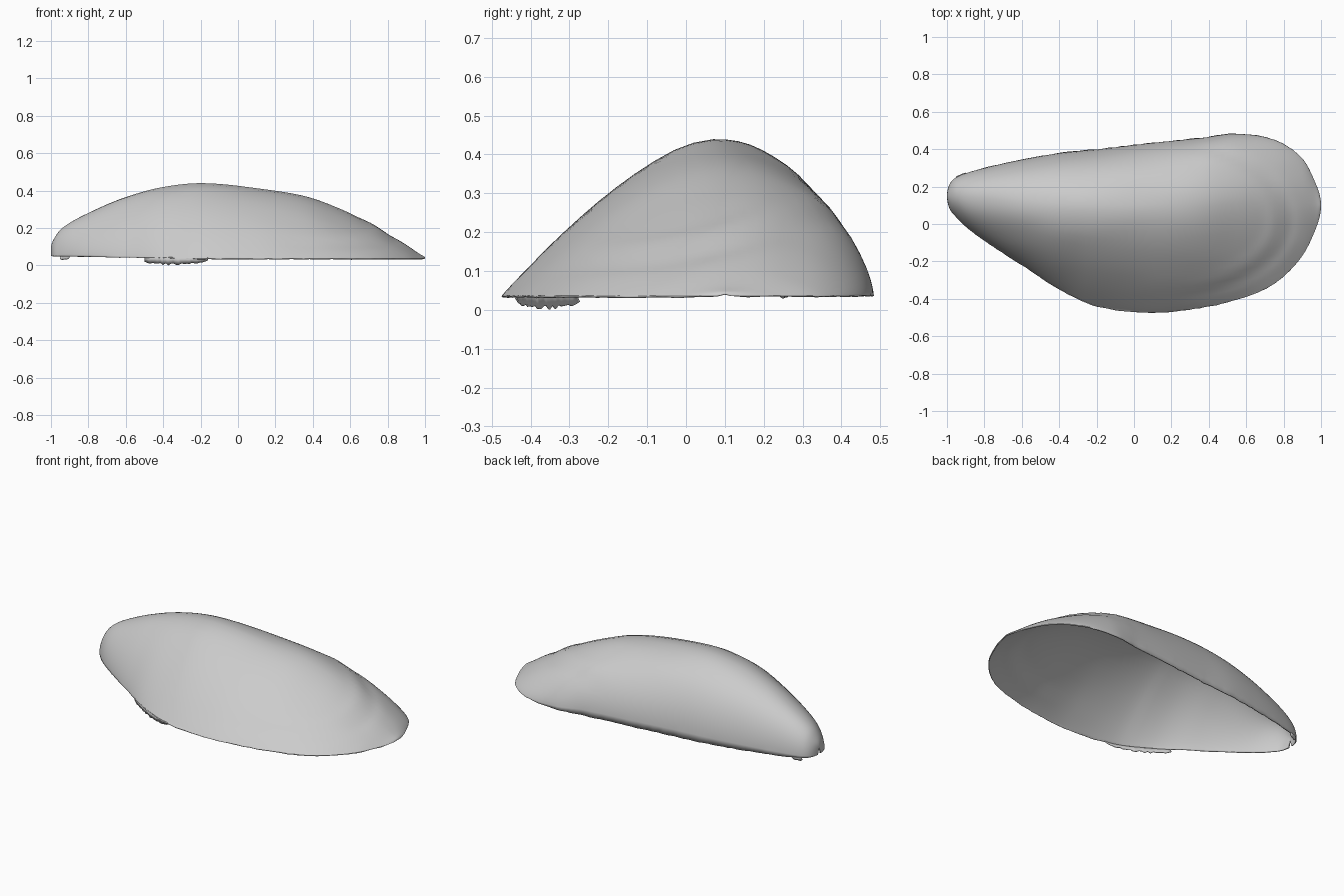
import bpy, math, random
from mathutils import noise, Vector

random.seed(4)
default = bpy.data.objects.get("Cube")
if default:
    bpy.data.objects.remove(default)

shell_grey = bpy.data.materials.new("shell_grey")
shell_grey.use_nodes = True
colour = (0.6, 0.6, 0.6, 1)
shell_grey.diffuse_color = colour
shell_grey.node_tree.nodes["Principled BSDF"].inputs["Base Color"].default_value = colour

# Stations along the shell: x, front edge y, back edge y, crest y, crest z
STATIONS = [
    (-1.0, 0.15, 0.15, 0.15, 0.09), (-0.985, 0.08, 0.215, 0.15, 0.14),
    (-0.95, 0.035, 0.25, 0.15, 0.19),
    (-0.8, -0.09, 0.30, 0.14, 0.28), (-0.6, -0.22, 0.345, 0.11, 0.365),
    (-0.4, -0.35, 0.38, 0.08, 0.42), (-0.2, -0.44, 0.40, 0.07, 0.44),
    (0.1, -0.475, 0.435, 0.07, 0.413), (0.35, -0.45, 0.46, 0.09, 0.372),
    (0.55, -0.405, 0.483, 0.11, 0.30), (0.75, -0.32, 0.45, 0.11, 0.20),
    (0.9, -0.17, 0.35, 0.10, 0.11), (0.97, -0.03, 0.22, 0.10, 0.062),
    (1.0, 0.1, 0.1, 0.1, 0.04)]
LENGTHWISE, ACROSS = 96, 32


def clamp(v):
    return max(0, min(1, v))


def angle(x):
    return math.acos(max(-1, min(1, -x)))


def station(a):
    """Smoothly interpolate the stations at an angle from tip to lip."""
    keys = [angle(s[0]) for s in STATIONS]
    last = len(keys) - 2
    k = max(i for i in range(last + 1) if keys[i] <= a + 1e-9)
    h = keys[k + 1] - keys[k]
    t = (a - keys[k]) / h

    def slope(i, c):
        lo, hi = max(i - 1, 0), min(i + 1, last + 1)
        return (STATIONS[hi][c] - STATIONS[lo][c]) / (keys[hi] - keys[lo])

    def value(c):
        p, q = STATIONS[k][c], STATIONS[k + 1][c]
        return ((1 + 2 * t) * (1 - t) ** 2 * p + t * t * (3 - 2 * t) * q
                + h * t * (1 - t) * ((1 - t) * slope(k, c) - t * slope(k + 1, c)))
    return [value(c) for c in range(1, 5)]


def rim_height(x):
    return 0.036 + 0.016 * max(0, -x - 0.2)


def surface_point(a, u):
    """u runs from the front edge (-1) over the crest (0) to the back edge (1)."""
    x = -math.cos(a)
    front, back, crest, top = station(a)
    t = abs(math.sin(u * math.pi / 2))
    beak = clamp((-x - 0.3) / 0.6)
    lip = clamp((x - 0.4) / 0.5)
    # steep rounded back side, gentler front slope that rounds up at the beak
    if u > 0:
        power, roundness = 2.1, 0.5 + 0.35 * lip
    else:
        power, roundness = 1.6 + 0.4 * beak, 1 - 0.4 * beak
    y = crest + t * ((back if u > 0 else front) - crest)
    base = rim_height(x)
    z = base + (top - base) * max(0, 1 - t ** power) ** roundness
    # growth ridges near the wide lip, and faint surface unevenness
    inside = 1 - t ** 8
    ring = math.hypot((x - 0.1) / 0.67, (y - 0.02) / 0.38)
    fade = clamp((x - 0.2) / 0.3) * inside
    z += fade * (0.005 * math.exp(-((ring - 0.96) / 0.05) ** 2)
                 - 0.005 * math.exp(-((ring - 1.1) / 0.05) ** 2))
    z += 0.004 * inside * math.sin(a) * noise.noise(Vector((x * 3, y * 9, 1)))
    return (x, y, z)


def make_object(name, verts, faces, thickness):
    mesh = bpy.data.meshes.new(name)
    mesh.from_pydata(verts, [], faces)
    mesh.materials.append(shell_grey)
    obj = bpy.data.objects.new(name, mesh)
    bpy.context.collection.objects.link(obj)
    solid = obj.modifiers.new("thickness", "SOLIDIFY")
    solid.thickness = thickness
    solid.offset = -1
    bpy.ops.object.select_all(action="DESELECT")
    obj.select_set(True)
    bpy.context.view_layer.objects.active = obj
    bpy.ops.object.shade_smooth_by_angle(angle=math.radians(50))


# Domed shell, closed to a point at the beak and at the lip
verts, faces = [surface_point(0, 0)], []
row = ACROSS + 1
for i in range(1, LENGTHWISE):
    a = math.pi * i / LENGTHWISE
    for j in range(row):
        x, y, z = surface_point(a, 2 * j / ACROSS - 1)
        if j in (0, ACROSS):
            z += random.uniform(-0.002, 0.002) * math.sin(a)
            y += random.uniform(-0.002, 0.002) * math.sin(a)
        verts.append((x, y, z))
verts.append(surface_point(math.pi, 0))
end = len(verts) - 1
for j in range(ACROSS):
    last = end - row + j
    faces.append((0, 1 + j, 2 + j))
    faces.append((last, end, last + 1))
    for i in range(LENGTHWISE - 2):
        p = 1 + i * row + j
        faces.append((p, p + row, p + row + 1, p + 1))
make_object("shell", verts, faces, 0.006)


# Ragged threads hanging under the edge
def ragged_fringe(name, x0, x1, side, depth, inward, steps):
    verts, faces = [], []
    for i in range(steps + 1):
        f = i / steps
        x, y, z = surface_point(angle(x0 + (x1 - x0) * f), side)
        drop = depth * math.sin(math.pi * min(1, 0.08 + f * 0.9)) ** 0.4
        drop *= random.uniform(0.7, 1) * (1 - 0.3 * f)
        verts += [(x, y, z + 0.004), (x, y - side * inward, max(0, z - drop))]
        if i:
            p = 2 * i
            faces.append((p - 2, p - 1, p + 1, p))
    make_object(name, verts, faces, 0.004)


ragged_fringe("front_fringe", -0.5, -0.16, -1, 0.045, 0.012, 24)
ragged_fringe("beak_fringe", -0.95, -0.9, 1, 0.022, 0.01, 6)
